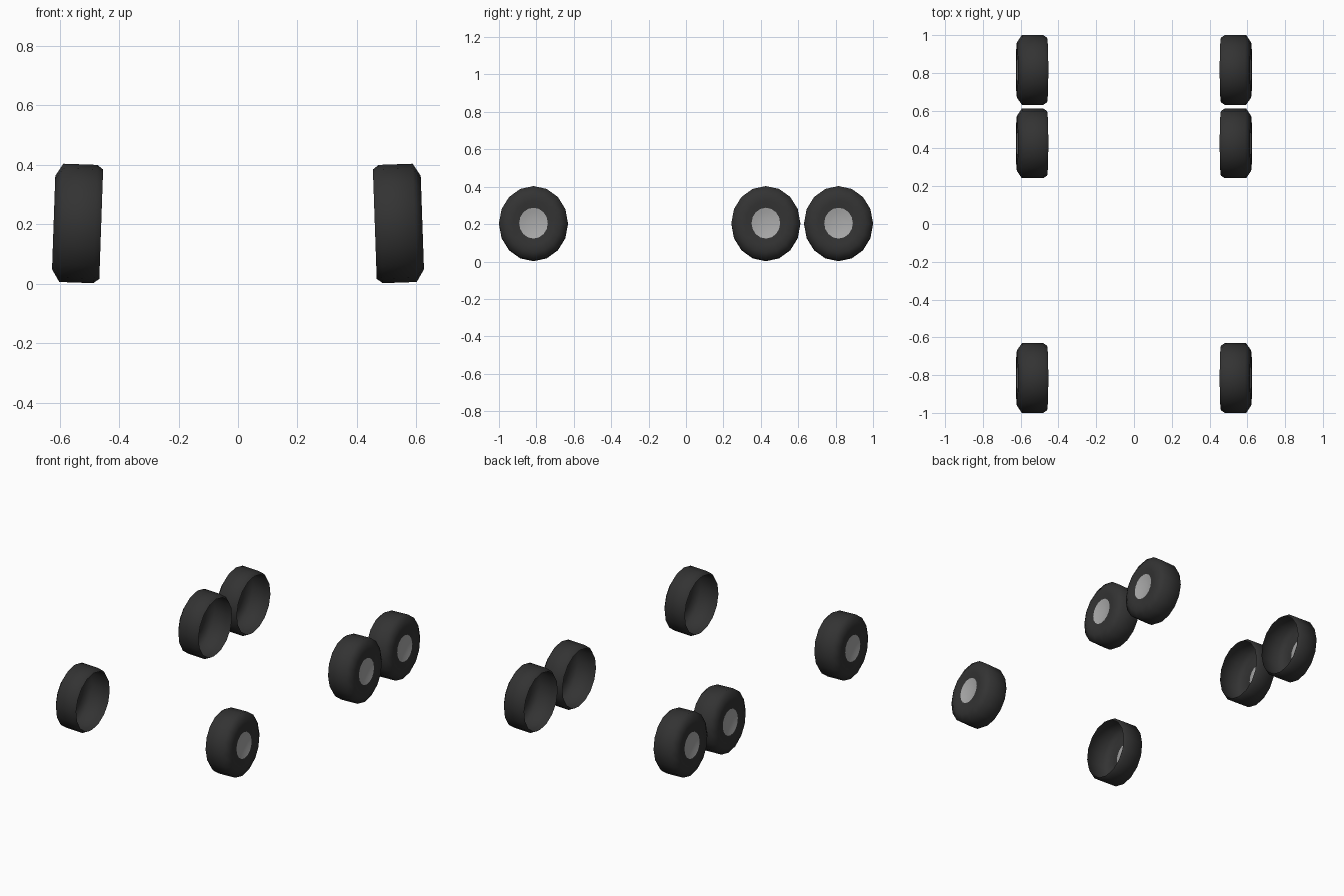
import bpy, bmesh, math
from mathutils import Matrix, Vector

if "Cube" in bpy.data.objects:
    bpy.data.objects.remove(bpy.data.objects["Cube"])

SIDES = 16
RY, RZ = 0.1845, 0.199          # wheels are slightly taller than long
ZC = 0.2025
CAMBER = math.radians(2)


def material(name, value):
    m = bpy.data.materials.new(name)
    m.diffuse_color = (value, value, value, 1)
    m.use_nodes = True
    m.node_tree.nodes["Principled BSDF"].inputs["Base Color"].default_value = m.diffuse_color
    return m


rubber = material("dark rubber", 0.033)
metal = material("grey metal", 0.40)

# (distance from centre line, radius as a fraction of the full radius)
TYRE = [(0.460, 0.925), (0.480, 1.0), (0.594, 1.0), (0.620, 0.79),
        (0.619, 0.60), (0.614, 0.415)]
HUB = [(0.614, 0.415), (0.608, 0.28), (0.605, 0.14), (0.604, 0.0)]
PIVOT = 0.54


def revolve(name, profile, side, y, mat):
    """Spin a profile around the axle, lean it by the camber, place it on one side."""
    bm = bmesh.new()
    tilt = Matrix.Rotation(-CAMBER, 3, 'Y')
    rings = []
    for x, r in profile:
        n = SIDES if r > 0 else 1
        ring = []
        for i in range(n):
            a = 2 * math.pi * i / SIDES
            p = tilt @ Vector((x - PIVOT, r * RY * math.cos(a), r * RZ * math.sin(a)))
            ring.append(bm.verts.new((side * (p.x + PIVOT), p.y + y, p.z + ZC)))
        rings.append(ring)
    for a, b in zip(rings, rings[1:]):
        for i in range(SIDES):
            j = (i + 1) % SIDES
            quad = [a[i], a[j], b[j], b[i]] if len(b) > 1 else [a[i], a[j], b[0]]
            if side < 0:
                quad.reverse()
            bm.faces.new(quad).smooth = True
    me = bpy.data.meshes.new(name)
    bm.to_mesh(me)
    bm.free()
    me.materials.append(mat)
    ob = bpy.data.objects.new(name, me)
    bpy.context.collection.objects.link(ob)
    return ob


# Three axles, each with a left and a right wheel, open on the inner side
for axle, y in (("front", -0.8155), ("middle", 0.427), ("rear", 0.8155)):
    for label, side in (("left", -1), ("right", 1)):
        revolve(f"{axle}_{label}_tyre", TYRE, side, y, rubber)
        revolve(f"{axle}_{label}_hub", HUB, side, y, metal)
